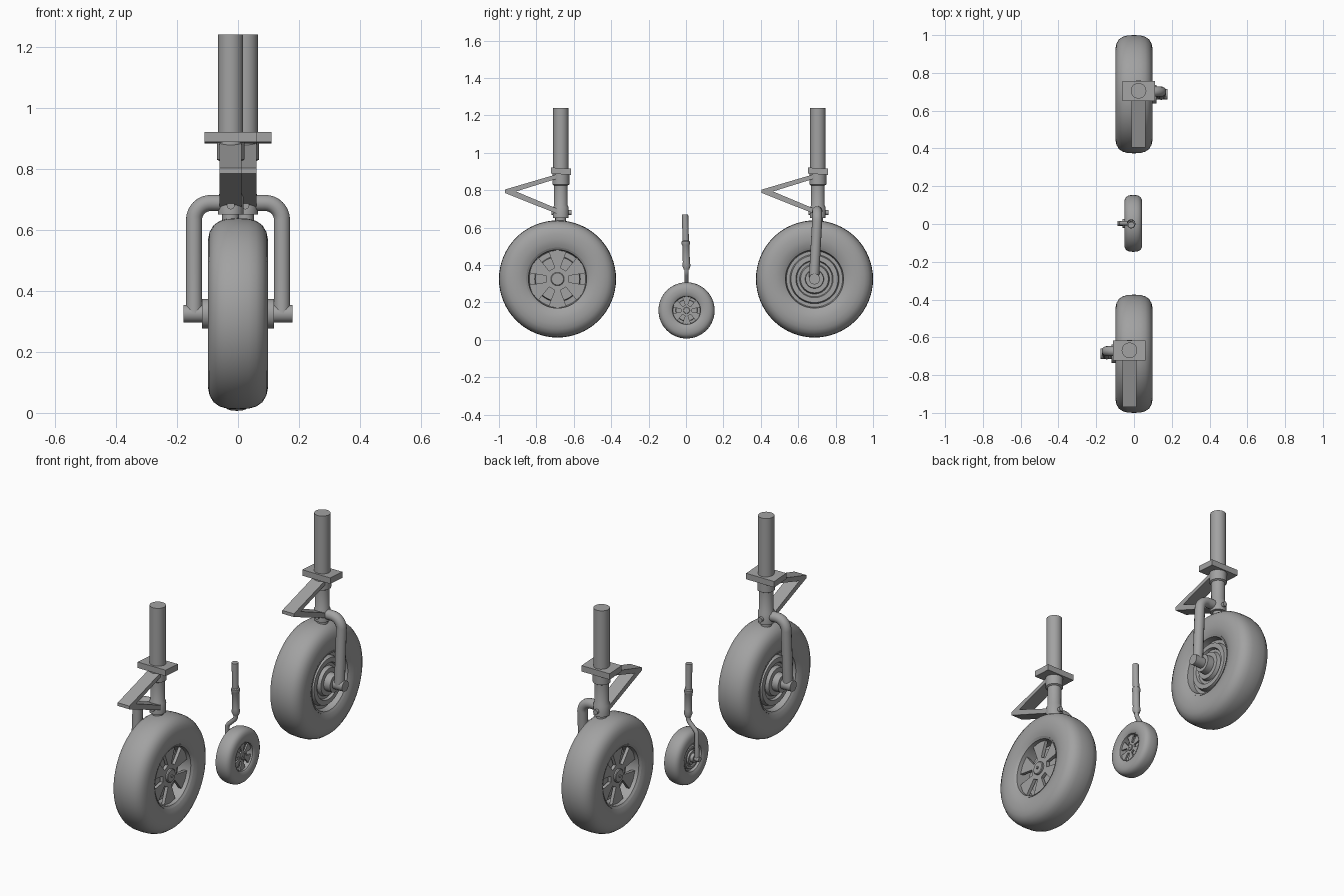
import bpy, bmesh
from math import cos, sin, pi, radians
from mathutils import Vector, Matrix

cube = bpy.data.objects.get("Cube")
if cube:
    bpy.data.objects.remove(cube)

grey = bpy.data.materials.new("plain_grey")
grey.use_nodes = True
COLOUR = (0.36, 0.36, 0.36, 1)
grey.diffuse_color = COLOUR
grey.node_tree.nodes["Principled BSDF"].inputs["Base Color"].default_value = COLOUR


def finish(bm, name, loc, side=1, scale=1):
    """Mirror to the wanted side, scale, shade and link a part."""
    bmesh.ops.transform(bm, matrix=Matrix.Diagonal((side * scale, scale, scale, 1)), verts=bm.verts)
    bmesh.ops.remove_doubles(bm, verts=bm.verts, dist=1e-5)
    bmesh.ops.recalc_face_normals(bm, faces=bm.faces)
    mesh = bpy.data.meshes.new(name)
    bm.to_mesh(mesh)
    bm.free()
    obj = bpy.data.objects.new(name, mesh)
    obj.location = loc
    bpy.context.collection.objects.link(obj)
    mesh.materials.append(grey)
    bpy.ops.object.select_all(action="DESELECT")
    obj.select_set(True)
    bpy.context.view_layer.objects.active = obj
    bpy.ops.object.shade_smooth_by_angle(angle=radians(35))
    return obj


def lathe(name, profile, axis, loc, side=1, scale=1, closed=False, segs=48):
    """Turn (distance along axis, radius) pairs around x, y or z."""
    bm = bmesh.new()
    along = Vector([float(a == axis) for a in "xyz"])
    out = Vector((1, 0, 0)) if axis != "x" else Vector((0, 1, 0))
    vs = [bm.verts.new(along * d + out * r) for d, r in profile]
    es = [bm.edges.new(p) for p in zip(vs, vs[1:])]
    if closed:
        es.append(bm.edges.new((vs[-1], vs[0])))
    bmesh.ops.spin(bm, geom=vs + es, cent=(0, 0, 0), axis=along, angle=2 * pi, steps=segs)
    return finish(bm, name, loc, side, scale)


def rod(name, start, end, r, axis, loc, side=1):
    return lathe(name, [(start, 0), (start, r), (end, r), (end, 0)], axis, loc, side, segs=24)


def prism(name, outline, x0, x1, loc, side=1, scale=1):
    """Extrude a (y, z) outline along x."""
    bm = bmesh.new()
    face = bm.faces.new([bm.verts.new((x0, y, z)) for y, z in outline])
    new = bmesh.ops.extrude_face_region(bm, geom=[face])["geom"]
    bmesh.ops.translate(bm, vec=(x1 - x0, 0, 0),
                        verts=[g for g in new if isinstance(g, bmesh.types.BMVert)])
    return finish(bm, name, loc, side, scale)


def tube(name, points, r, loc, side):
    """Round bar along a path."""
    curve = bpy.data.curves.new(name, "CURVE")
    curve.dimensions = "3D"
    curve.bevel_depth, curve.bevel_resolution, curve.use_fill_caps = r, 5, True
    spline = curve.splines.new("POLY")
    spline.points.add(len(points) - 1)
    for p, co in zip(spline.points, points):
        p.co = (*co, 1)
    path = bpy.data.objects.new(name + "_path", curve)
    bm = bmesh.new()
    bpy.context.collection.objects.link(path)
    shape = path.evaluated_get(bpy.context.evaluated_depsgraph_get())
    bm.from_mesh(shape.to_mesh())
    shape.to_mesh_clear()
    bpy.data.objects.remove(path)
    return finish(bm, name, loc, side)


def wheel(prefix, centre, side, scale):
    # Tyre with rounded shoulders
    half = [(0, .313), (.035, .311), (.06, .304), (.08, .290), (.093, .268),
            (.099, .24), (.099, .21), (.095, .185), (.086, .165)]
    tyre = half + [(-x, r) for x, r in reversed(half[1:])]
    lathe(prefix + "_tyre", tyre, "x", centre, side, scale, closed=True, segs=64)
    # Rim: recessed on the open side, stepped brake drum on the arm side
    rim = [(-.03, 0), (-.03, .118), (-.005, .122), (-.005, .15), (-.082, .156), (-.09, .168),
           (.09, .168), (.084, .156), (.05, .15), (.05, .132), (.074, .126), (.074, .1),
           (.06, .095), (.06, .08), (.08, .074), (.08, .05), (.118, .048), (.118, 0)]
    lathe(prefix + "_rim", rim, "x", centre, side, scale)
    # Six flared spokes and the hub cap
    star = []
    for k in range(6):
        for r, a in ((.062, -14), (.154, -18), (.155, 0), (.154, 18), (.062, 14)):
            t = radians(30 + 60 * k + a)
            star.append((r * cos(t), r * sin(t)))
    prism(prefix + "_spokes", star, -.062, -.044, centre, side, scale)
    cap = [(-.03, 0), (-.03, .036), (-.07, .036), (-.074, .032), (-.074, .008), (-.079, .008), (-.079, 0)]
    lathe(prefix + "_hub_cap", cap, "x", centre, side, scale, segs=32)


def main_gear(prefix, y, side):
    wheel(prefix, (0, y, .325), side, 1)
    base = (side * .024, y + .018, 0)
    # Telescopic strut with collars
    strut = [(.628, 0), (.628, .028), (.65, .028), (.65, .042), (.708, .042), (.72, .036),
             (.825, .036), (.83, .045), (.89, .045), (.89, .041), (1.24, .041), (1.24, 0)]
    lathe(prefix + "_strut", strut, "z", base, side)
    # Mounting plate
    prism(prefix + "_mount_plate", [(-.053, .888), (.053, .882), (.053, .915), (-.053, .921)],
          -.086, .086, base, side)
    # Folding torque link
    link = [(-.018, .886), (-.3, .803), (-.3, .785), (-.018, .673),
            (-.018, .70), (-.24, .793), (-.018, .862)]
    prism(prefix + "_torque_link", link, -.036, .036, base, side)
    # Cross pins in the lower collar
    rod(prefix + "_collar_pin", -.05, .056, .013, "y", (base[0], base[1], .68), side)
    # Bent side arm
    bend = [(.089 + .055 * sin(a * pi / 16), .014, .633 + .055 * cos(a * pi / 16)) for a in range(9)]
    tube(prefix + "_side_arm", [(.02, .016, .688)] + bend + [(.144, -.003, .325)], .027, (0, y, 0), side)
    # Axle end and flange
    rod(prefix + "_axle", .1, .178, .029, "x", (0, y, .325), side)
    rod(prefix + "_axle_flange", .09, .115, .046, "x", (0, y, .325), side)


def small_gear(prefix, side):
    wheel(prefix, (-.004, .003, .157), side, .48)
    # Slim strut, leaning slightly forward
    strut = [(.375, 0), (.375, .014), (.395, .022), (.415, .019), (.505, .019), (.51, .022),
             (.525, .022), (.53, .017), (.67, .017), (.67, 0)]
    lathe(prefix + "_strut", strut, "z", (side * .015, .013, 0), side, segs=32).rotation_euler.x = .027
    # Cranked arm and axle end
    path = [(.011, .003, .40), (.011, .003, .365), (.018, .003, .35), (.055, .003, .315),
            (.064, .003, .30), (.066, .003, .157)]
    tube(prefix + "_arm", path, .012, (-.004, 0, 0), side)
    rod(prefix + "_axle", .05, .083, .014, "x", (-.004, .003, .157), side)


main_gear("front_gear", -.687, -1)
main_gear("rear_gear", .687, 1)
small_gear("middle_gear", -1)
